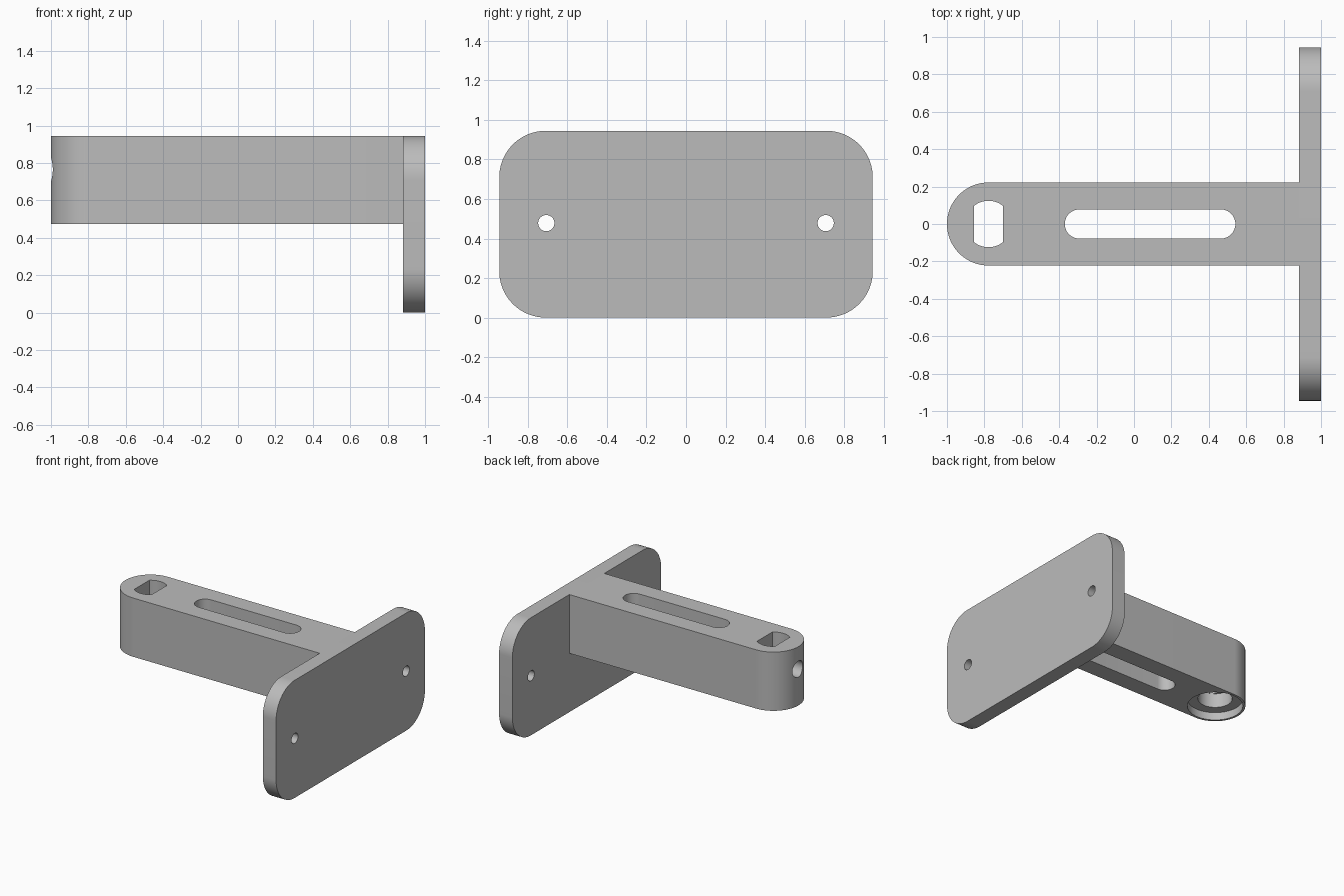
import bpy
import bmesh
from math import pi, cos, sin, acos
from mathutils import Vector

cube = bpy.data.objects.get("Cube")
if cube:
    bpy.data.objects.remove(cube)

grey = bpy.data.materials.new("plain grey")
grey.use_nodes = True
colour = (0.5, 0.5, 0.5, 1)
grey.diffuse_color = colour
grey.node_tree.nodes["Principled BSDF"].inputs["Base Color"].default_value = colour

TOP = 0.945
ARM_BOTTOM = 0.473
PIVOT = -0.778


def arc(cx, cy, r, start, end, steps=24):
    """Points along an arc, both ends included."""
    return [(cx + r * cos(start + (end - start) * i / steps),
             cy + r * sin(start + (end - start) * i / steps))
            for i in range(steps + 1)]


def circle(cx, cy, r):
    return arc(cx, cy, r, 0, 2 * pi, 64)[:-1]


def prism(name, profile, low, high, axis="z"):
    """Extrude a profile along z (drawn in x, y) or x (drawn in y, z)."""
    place = (lambda a, b: Vector((a, b, low))) if axis == "z" else (lambda a, b: Vector((low, a, b)))
    bm = bmesh.new()
    face = bm.faces.new([bm.verts.new(place(a, b)) for a, b in profile])
    moved = bmesh.ops.extrude_face_region(bm, geom=[face])["geom"]
    step = place(0, 0) * ((high - low) / low)
    bmesh.ops.translate(bm, vec=step, verts=[v for v in moved if isinstance(v, bmesh.types.BMVert)])
    bmesh.ops.recalc_face_normals(bm, faces=bm.faces)
    mesh = bpy.data.meshes.new(name)
    bm.to_mesh(mesh)
    bm.free()
    mesh.materials.append(grey)
    obj = bpy.data.objects.new(name, mesh)
    bpy.context.collection.objects.link(obj)
    return obj


def combine(body, tool, operation):
    """Apply a boolean and discard the tool."""
    mod = body.modifiers.new("boolean", "BOOLEAN")
    mod.operation = operation
    mod.solver = "EXACT"
    mod.object = tool
    bpy.context.view_layer.objects.active = body
    bpy.ops.object.modifier_apply(modifier=mod.name)
    bpy.data.objects.remove(tool)


# Upright mounting plate with rounded corners
R, Y = 0.235, TOP - 0.235
corners = [(Y, Y), (-Y, Y), (-Y, R), (Y, R)]
outline = []
for i, (y, z) in enumerate(corners):
    outline += arc(y, z, R, i * pi / 2, (i + 1) * pi / 2)
bracket = prism("mounting_bracket", outline, 0.882, 1.0, "x")

# Arm with a rounded end
arm_profile = arc(PIVOT, 0, 0.222, pi / 2, 3 * pi / 2, 48) + [(0.94, -0.222), (0.94, 0.222)]
combine(bracket, prism("arm", arm_profile, ARM_BOTTOM, TOP), "UNION")

# Long slot through the arm
slot = arc(-0.292, 0, 0.078, pi / 2, 3 * pi / 2) + arc(0.464, 0, 0.078, -pi / 2, pi / 2)

# Round socket with two flats
r, flat = 0.124, 0.078
a = acos(flat / r)
keyed = arc(PIVOT, 0, r, a, pi - a) + arc(PIVOT, 0, r, pi + a, 2 * pi - a)

cutters = [
    prism("slot", slot, 0.3, 1.2),
    prism("counterbore", circle(PIVOT, 0, 0.204), 0.3, 0.535),
    prism("bore", circle(PIVOT, 0, 0.126), 0.35, 0.65),
    prism("keyed_socket", keyed, 0.6, 1.2),
    prism("set_screw_hole", circle(0, 0.765, 0.065), -1.2, PIVOT, "x"),
]
# Mounting holes in the plate
for side in (-1, 1):
    cutters.append(prism("mounting_hole", circle(side * 0.707, 0.478, 0.041), 0.7, 1.2, "x"))
for cutter in cutters:
    combine(bracket, cutter, "DIFFERENCE")

# Smooth round walls, crisp edges
bpy.ops.object.select_all(action="DESELECT")
bracket.select_set(True)
bpy.context.view_layer.objects.active = bracket
bpy.ops.object.shade_smooth_by_angle(angle=pi / 6)
